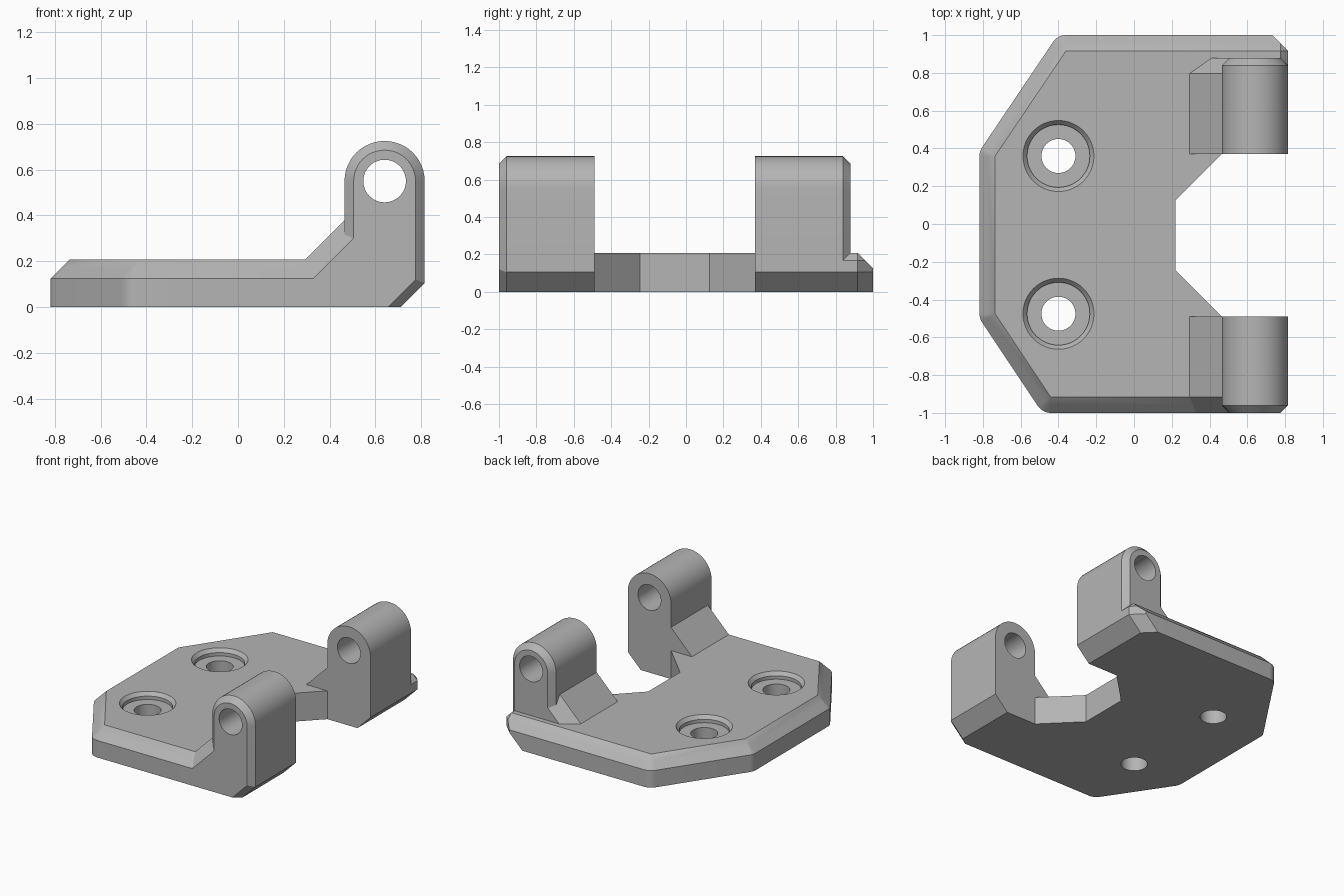
import bpy
import bmesh
from math import cos, sin, radians, pi

cube = bpy.data.objects.get("Cube")
if cube:
    bpy.data.objects.remove(cube, do_unlink=True)

grey = bpy.data.materials.new("plain_grey")
grey.use_nodes = True
grey.diffuse_color = (0.46, 0.46, 0.46, 1)
grey.node_tree.nodes["Principled BSDF"].inputs["Base Color"].default_value = grey.diffuse_color

THICK, CHAMFER, BEVEL = 0.208, 0.083, 0.04
HOLE_X, PIN_X, PIN_Z, LUG_R = -0.4, 0.64, 0.55, 0.175


def loft(name, rings):
    """Solid skinned through matching rings of points, capped at both ends."""
    bm = bmesh.new()
    loops = [[bm.verts.new(p) for p in ring] for ring in rings]
    n = len(loops[0])
    for a, b in zip(loops, loops[1:]):
        for i in range(n):
            j = (i + 1) % n
            bm.faces.new((a[i], a[j], b[j], b[i]))
    bm.faces.new(loops[0])
    bm.faces.new(loops[-1])
    bmesh.ops.remove_doubles(bm, verts=bm.verts, dist=0.0005)
    bmesh.ops.recalc_face_normals(bm, faces=bm.faces)
    mesh = bpy.data.meshes.new(name)
    bm.to_mesh(mesh)
    bm.free()
    mesh.materials.append(grey)
    obj = bpy.data.objects.new(name, mesh)
    bpy.context.collection.objects.link(obj)
    return obj


def combine(target, other, operation):
    """Apply a boolean and discard the second object."""
    mod = target.modifiers.new("combine", "BOOLEAN")
    mod.operation, mod.solver, mod.object = operation, "EXACT", other
    bpy.context.view_layer.objects.active = target
    bpy.ops.object.modifier_apply(modifier=mod.name)
    bpy.data.objects.remove(other, do_unlink=True)


def circle(x, y, z, r, axis="z", n=48):
    turns = [2 * pi * i / n for i in range(n)]
    if axis == "z":
        return [(x + r * cos(t), y + r * sin(t), z) for t in turns]
    return [(x + r * cos(t), y, z + r * sin(t)) for t in turns]


# Plate: outline at one height, with rounded outer corners and a top chamfer
def plate_ring(z, right):
    r = min(CHAMFER, THICK - z)
    y = 1 - CHAMFER + r
    pts = [(right, 0.37), (right, 0.917), (right - r, y)]
    corners = [(-0.36, 0.917, 90, 146), (-0.735, 0.36, 146, 180),
               (-0.735, -0.475, 180, 213.7), (-0.44, -0.917, 213.7, 270)]
    for cx, cy, start, end in corners:
        for i in range(7):
            t = radians(start + (end - start) * i / 6)
            pts.append((cx + r * cos(t), cy + r * sin(t)))
    # Front edge, then the notch between the lugs
    pts += [(0.6, -y), (0.6, -0.49), (0.465, -0.49), (0.22, -0.245),
            (0.22, 0.125), (0.465, 0.37)]
    return [(px, py, z) for px, py in pts]


bracket = loft("hinge_bracket", [
    plate_ring(0, 0.71), plate_ring(0.105, 0.815), plate_ring(THICK - CHAMFER, 0.815),
    plate_ring(THICK - BEVEL, 0.815), plate_ring(THICK, 0.815 - BEVEL)])


# Lug cross-section: rounded top, sloped lower corner
def lug_ring(y, inset):
    r = LUG_R - inset
    slope = 0.6 * BEVEL if inset else 0
    foot = 0.71 - (0.055 if inset else 0)
    pts = [(PIN_X - r, 0), (foot, 0), (PIN_X + r, PIN_X + r - foot)]
    pts += [(PIN_X + r * cos(pi * i / 24), PIN_Z + r * sin(pi * i / 24)) for i in range(25)]
    return [(x, y, z) for x, z in pts]


# Gusset cross-section: a 45 degree ramp running into the lug
def gusset_ring(y, x, z):
    return [(x, y, 0), (x, y, z), (0.56, y, z + 0.56 - x), (0.56, y, 0)]


for inner, outer in ((-0.49, -1), (0.37, 0.88)):
    s = 1 if outer > 0 else -1
    lug = loft("lug", [lug_ring(inner, 0), lug_ring(outer - s * BEVEL, 0),
                       lug_ring(outer, BEVEL)])
    gusset = loft("gusset", [gusset_ring(inner, 0.295, THICK),
                             gusset_ring(outer - s * CHAMFER, 0.295, THICK),
                             gusset_ring(outer, 0.33, THICK - CHAMFER)])
    combine(bracket, gusset, "UNION")
    combine(bracket, lug, "UNION")

# Pin hole through both lugs
pin = loft("pin_cutter", [circle(PIN_X, y, PIN_Z, 0.093, "y") for y in (-1.2, 1.2)])
combine(bracket, pin, "DIFFERENCE")

# Counterbored screw holes
for y in (-0.475, 0.36):
    steps = [(-0.1, 0.09), (THICK - 0.05, 0.09), (THICK - 0.05, 0.166),
             (THICK - 0.025, 0.166), (THICK, 0.188), (THICK + 0.1, 0.188)]
    screw = loft("screw_cutter", [circle(HOLE_X, y, z, r) for z, r in steps])
    combine(bracket, screw, "DIFFERENCE")

bpy.ops.object.select_all(action="DESELECT")
bracket.select_set(True)
bpy.context.view_layer.objects.active = bracket
bpy.ops.object.shade_smooth_by_angle(angle=radians(25))
